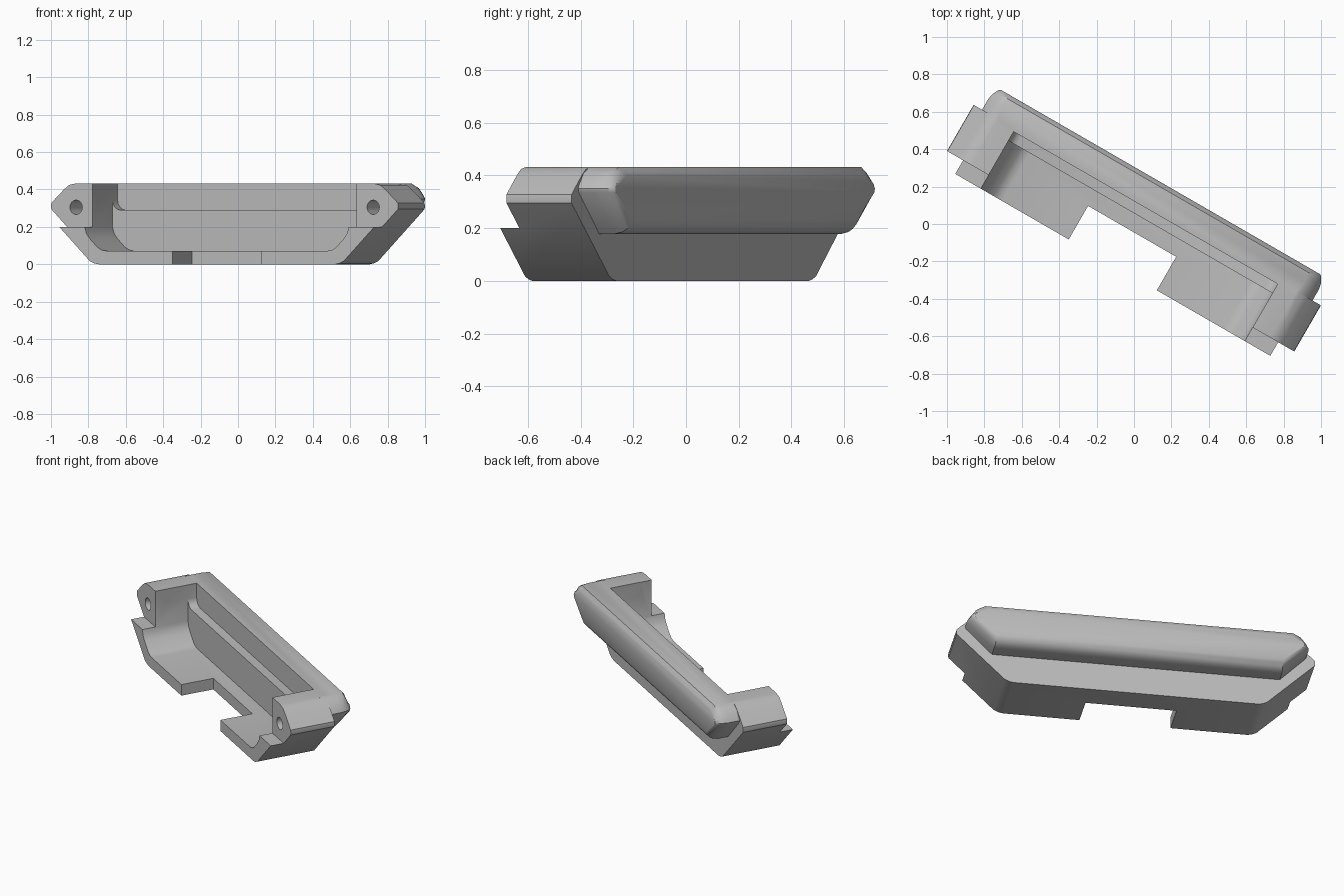
import bpy, bmesh
from math import radians
from mathutils import Matrix

if "Cube" in bpy.data.objects:
    bpy.data.objects.remove(bpy.data.objects["Cube"], do_unlink=True)

grey = bpy.data.materials.new("plain_grey")
grey.use_nodes = True
grey.diffuse_color = (0.5, 0.5, 0.5, 1)
grey.node_tree.nodes["Principled BSDF"].inputs["Base Color"].default_value = (0.5, 0.5, 0.5, 1)


def loft(name, rings):
    """Join symmetric (half width, z) outlines, each given with its depth."""
    bm = bmesh.new()
    loops = []
    for depth, half in rings:
        outline = half + [(-x, z) for x, z in reversed(half)]
        loops.append([bm.verts.new((x, depth, z)) for x, z in outline])
    for a, b in zip(loops, loops[1:]):
        for i in range(len(a)):
            j = (i + 1) % len(a)
            bm.faces.new((a[i], a[j], b[j], b[i]))
    bm.faces.new(loops[0])
    bm.faces.new(loops[-1])
    bmesh.ops.recalc_face_normals(bm, faces=bm.faces)
    return add(name, bm)


def add(name, bm):
    mesh = bpy.data.meshes.new(name)
    bm.to_mesh(mesh)
    bm.free()
    mesh.materials.append(grey)
    obj = bpy.data.objects.new(name, mesh)
    bpy.context.collection.objects.link(obj)
    return obj


def prism(name, front, back, half):
    return loft(name, [(front, half), (back, half)])


def block(name, half_width, front, back, low, high):
    return prism(name, front, back, [(half_width, low), (half_width, high)])


def hole(name, x):
    bm = bmesh.new()
    bmesh.ops.create_cone(bm, cap_ends=True, segments=32, radius1=0.038, radius2=0.038, depth=0.3,
                          matrix=Matrix.Translation((x, -0.16, 0.305)) @ Matrix.Rotation(radians(90), 4, 'X'))
    return add(name, bm)


def combine(target, tool, operation):
    tool.hide_render = True
    mod = target.modifiers.new(tool.name, 'BOOLEAN')
    mod.object, mod.operation, mod.solver = tool, operation, 'EXACT'
    bpy.context.view_layer.objects.active = target
    bpy.ops.object.modifier_apply(modifier=mod.name)
    bpy.data.objects.remove(tool, do_unlink=True)


# Main housing with sloped ends
housing = prism("housing", -0.246, 0.123, [
    (0.73, 0), (0.757, 0.005), (0.785, 0.018), (1.055, 0.28), (1.07, 0.295), (1.072, 0.31),
    (1.07, 0.327), (1.055, 0.342), (0.99, 0.402), (0.96, 0.424), (0.922, 0.432)])

# Narrower rear lip with a rounded lower edge and a chamfered top
lip_rings = []
for depth, inset, low, high in [(0.09, 0, 0.178, 0.432), (0.19, 0, 0.178, 0.432), (0.222, 0.006, 0.185, 0.432),
                                (0.242, 0.015, 0.197, 0.432), (0.258, 0.025, 0.215, 0.412),
                                (0.265, 0.035, 0.235, 0.4)]:
    lip_rings.append((depth, [(0.86 - inset + (low - 0.178) * 0.6, low), (1.015 - inset, 0.335),
                              (1.02 - inset, 0.35), (1.01 - inset, 0.368),
                              (0.98 - inset, high - 0.025), (0.935 - inset, high)]))
combine(housing, loft("rear_lip", lip_rings), 'UNION')

# Step in the front, hollow interior, rear recess and floor notch
combine(housing, block("front_step", 2, -1, -0.162, 0.2, 1), 'DIFFERENCE')
combine(housing, prism("hollow", -1, 0.05, [
    (0.685, 0.072), (0.712, 0.077), (0.737, 0.091), (0.785, 0.138), (0.805, 0.165),
    (0.815, 0.2), (0.815, 1)]), 'DIFFERENCE')
combine(housing, prism("recess", -0.1, 0.106, [
    (0.765, 0.29), (0.784, 0.294), (0.8, 0.305), (0.811, 0.321), (0.815, 0.34), (0.815, 1)]), 'DIFFERENCE')
combine(housing, block("floor_notch", 0.272, -1, -0.039, -1, 0.15), 'DIFFERENCE')

# Screw holes in both front ears
for side, x in (("left", 0.917), ("right", -0.917)):
    combine(housing, hole(side + "_hole", x), 'DIFFERENCE')

# Turn the part to its slanted stance
housing.data.transform(Matrix.Rotation(radians(-30), 4, 'Z') @ Matrix.Translation((0.011, 0, 0)))
housing.select_set(True)
bpy.context.view_layer.objects.active = housing
bpy.ops.object.shade_smooth_by_angle(angle=radians(32))
